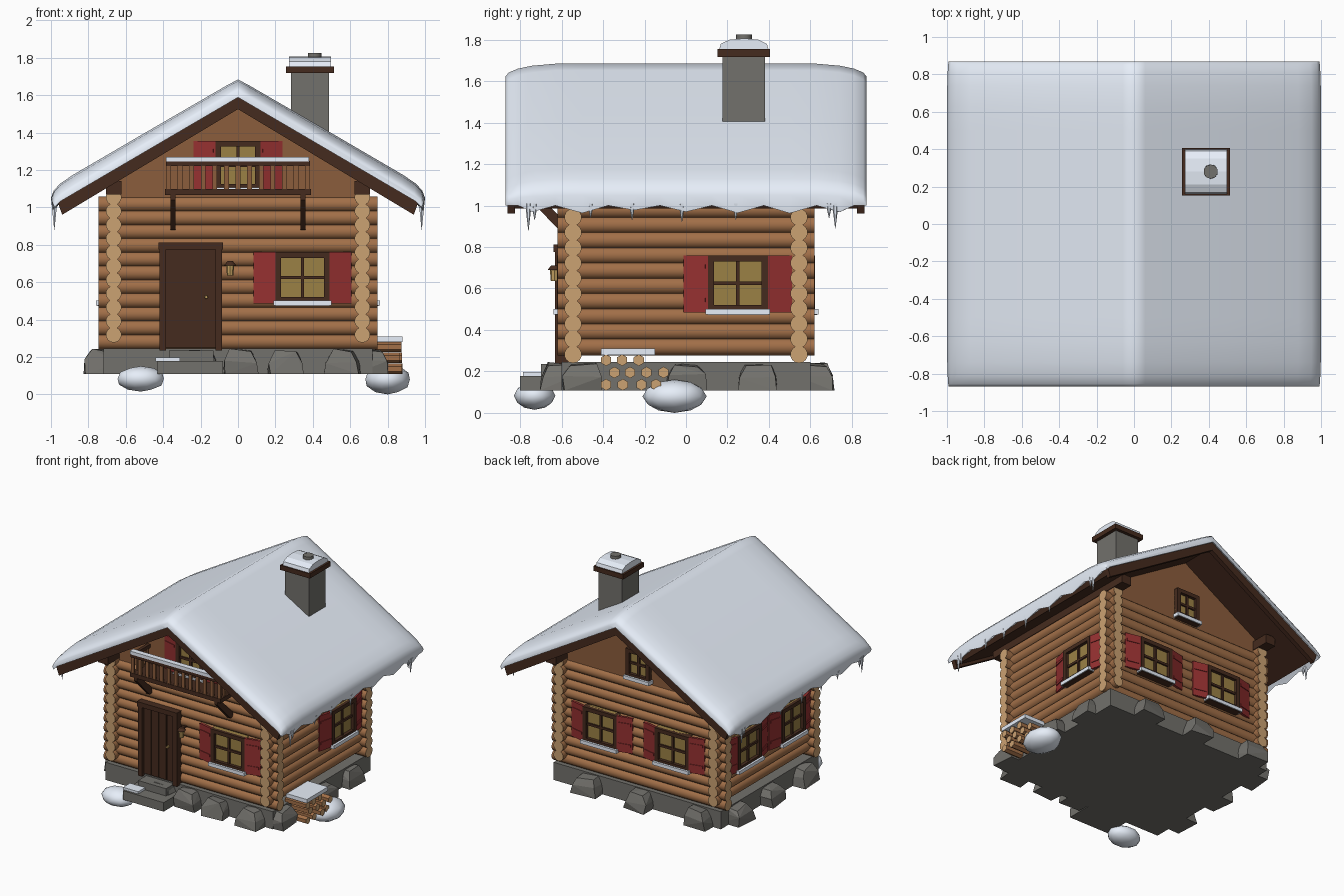
import bpy, bmesh, math, random
from mathutils import Matrix, Vector

if "Cube" in bpy.data.objects:
    bpy.data.objects.remove(bpy.data.objects["Cube"])

random.seed(4)
I = Matrix.Identity(4)


def material(name, r, g, b):
    m = bpy.data.materials.new(name)
    m.diffuse_color = (r, g, b, 1)
    m.use_nodes = True
    m.node_tree.nodes["Principled BSDF"].inputs["Base Color"].default_value = m.diffuse_color
    return m


LOG = material("log", .36, .16, .065)
TAN = material("cut_wood", .6, .36, .17)
DARK = material("dark_wood", .06, .024, .013)
PLANK = material("plank", .26, .11, .045)
RED = material("shutter_red", .3, .03, .03)
GLASS = material("warm_glass", .33, .22, .06)
SNOW = material("snow", .8, .86, .95)
STONE = material("stone", .17, .165, .15)
BRASS = material("brass", .55, .36, .12)


def finish(name, bm, mats, smooth=None, M=I):
    bmesh.ops.recalc_face_normals(bm, faces=bm.faces)
    me = bpy.data.meshes.new(name)
    bm.to_mesh(me)
    bm.free()
    for m in mats:
        me.materials.append(m)
    ob = bpy.data.objects.new(name, me)
    ob.matrix_world = M
    bpy.context.collection.objects.link(ob)
    if smooth:
        bpy.ops.object.select_all(action='DESELECT')
        ob.select_set(True)
        bpy.context.view_layer.objects.active = ob
        bpy.ops.object.shade_smooth_by_angle(angle=math.radians(smooth))
    return ob


def box(name, x, y, z, mat, M=I):
    """Box from (min, max) pairs on each axis."""
    bm = bmesh.new()
    c = [(a + b) / 2 for a, b in (x, y, z)]
    s = [b - a for a, b in (x, y, z)]
    bmesh.ops.create_cube(bm, size=1, matrix=Matrix.Translation(c) @ Matrix.Diagonal((*s, 1)))
    return finish(name, bm, [mat], M=M)


def prism(name, pts, a, b, mat, axis='y'):
    """Profile (u, z) extruded along y or x."""
    bm = bmesh.new()
    at = (lambda u, z, t: (u, t, z)) if axis == 'y' else (lambda u, z, t: (t, u, z))
    f = bm.faces.new([bm.verts.new(at(u, z, a)) for u, z in pts])
    ext = bmesh.ops.extrude_face_region(bm, geom=[f])
    vs = [v for v in ext['geom'] if isinstance(v, bmesh.types.BMVert)]
    bmesh.ops.translate(bm, verts=vs, vec=Vector(at(0, 0, b - a)))
    return finish(name, bm, [mat])


def rod(name, p, q, r1, r2, mat, seg=14, cap=None, smooth=40, M=I):
    p, q = Vector(p), Vector(q)
    d = q - p
    X = Matrix.Translation((p + q) / 2) @ d.to_track_quat('Z', 'Y').to_matrix().to_4x4()
    bm = bmesh.new()
    bmesh.ops.create_cone(bm, cap_ends=True, segments=seg, radius1=r1, radius2=r2, depth=d.length, matrix=X)
    if cap:
        for f in bm.faces:
            f.material_index = int(len(f.verts) > 4)
    return finish(name, bm, [mat, cap or mat], smooth, M)


# stone foundation with rough stones around it
box("foundation", (-.72, .72), (-.6, .6), (.108, .245), STONE)


def stone(x, y, rot, w):
    bm = bmesh.new()
    for z, k in ((0, 1), (.07, .93), (.125, .62)):
        for sx in (-1, 1):
            for sy in (-1, 1):
                j = lambda: random.uniform(-.012, .012)
                bm.verts.new((sx * w / 2 * k + j(), sy * .085 * k + j(), z + (j() if z else 0)))
    bmesh.ops.convex_hull(bm, input=bm.verts)
    finish("foundation_stone", bm, [STONE], M=Matrix.Translation((x, y, .108)) @ Matrix.Rotation(rot, 4, 'Z'))


for x in (-.2, .01, .255, .56):
    stone(x, -.61, 0, .18)
for x in (-.55, -.05, .4):
    stone(x, .62, 0, .19)
for y in (-.5, 0, .34):
    stone(.71, y, math.pi / 2, .19)
for y in (-.38, .02, .42):
    stone(-.73, y, math.pi / 2, .19)

# log walls with crossing corners
for k in range(11):
    z = .282 + .0735 * k
    for s in (-1, 1):
        rod("cross_log", (-.747, s * .545, z), (.747, s * .545, z), .042, .042, LOG, cap=TAN)
        rod("side_log", (s * .665, -.62, z + .0365), (s * .665, .62, z + .0365), .042, .042, LOG, cap=TAN)

# gable, purlins and roof deck
prism("gable_wall", [(-.68, 1.0), (.68, 1.0), (.68, 1.16), (0, 1.56), (-.68, 1.16)], -.565, .565, PLANK)


def roof_band(t0, t1, ex):
    e = .585 * ex
    return [(0, t0), (ex, t0 - e), (ex - .025, t1 - e), (0, t1), (.025 - ex, t1 - e), (-ex, t0 - e)]


prism("roof_deck", roof_band(1.597, 1.55, .965), -.84, .84, DARK)
for s in (-1, 1):
    prism("barge_board", roof_band(1.595, 1.525, .965), s * .825, s * .86, DARK)
    box("purlin", (s * .665 - .042, s * .665 + .042), (-.71, .71), (1.07, 1.14), DARK)

# snow blanket: one cross-section swept along y, thinner at the gable ends
half = [(0, 1.684), (.06, 1.652), (.5, 1.397), (.88, 1.175), (.95, 1.128), (.985, 1.09), (1.0, 1.05), (.99, 1.0)]
stations = [(-.87, .35), (-.855, .55), (-.81, .75), (-.74, .9), (-.63, 1)]
stations += [(-.5 + .125 * i, 1) for i in range(9)] + [(-y, k) for y, k in reversed(stations)]
bm = bmesh.new()
rings = []
for i, (y, k) in enumerate(stations):
    sides = []
    for s in (1, -1):
        dip = random.uniform(.015, .04) if i % 2 and k > .8 else 0
        side = []
        for x, z in half:
            under = 1.59 - .585 * x
            z2 = under + (z - under) * k if z > under else z
            side.append((s * x * (.985 + .015 * k), z2 - (dip if x == .99 else 0)))
        side.append((s * .95, 1.032))
        sides.append(side)
    pts = sides[0] + [(0, 1.588)] + sides[1][:0:-1]
    rings.append([bm.verts.new((x, y, z)) for x, z in pts])
for a, b in zip(rings, rings[1:]):
    for j in range(len(a)):
        n = (j + 1) % len(a)
        bm.faces.new((a[j], a[n], b[n], b[j]))
bm.faces.new(rings[0])
bm.faces.new(rings[-1])
finish("roof_snow", bm, [SNOW], 65)

for y, l in ((-.76, .12), (-.73, .07), (-.46, .06), (-.26, .07), (-.02, .08), (.24, .07), (.69, .06), (.72, .11)):
    for s in (-1, 1):
        rod("icicle", (s * .982, y, 1.01), (s * .982, y, 1.0 - l), .016, .001, SNOW, 6)

# chimney
box("chimney", (.283, .487), (.176, .382), (1.3, 1.72), STONE)
box("chimney_cap", (.257, .513), (.152, .406), (1.717, 1.754), DARK)
prism("chimney_snow", [(.16, 1.752), (.168, 1.78), (.21, 1.8), (.28, 1.806), (.35, 1.8), (.39, 1.78), (.398, 1.752)],
      .273, .497, SNOW, 'x')
rod("chimney_pot", (.41, .28, 1.75), (.41, .28, 1.826), .04, .038, STONE, 10)


# windows: local x along the wall, -y outwards
def window(face, u, z, dist, w=.29, h=.27, shutters=True):
    M = Matrix.Rotation(face * math.pi / 2, 4, 'Z') @ Matrix.Translation((u, -dist, z))
    a, b, t = w / 2, h / 2, .03
    box("window_glass", (-a, a), (-.01, .03), (-b, b), GLASS, M)
    for s in (-1, 1):
        box("window_jamb", sorted((s * a, s * (a - t))), (-.035, .03), (-b, b), DARK, M)
        box("window_rail", (-a, a), (-.035, .03), sorted((s * b, s * (b - t))), DARK, M)
        if shutters:
            S = M @ Matrix.Translation((s * a, -.03, 0)) @ Matrix.Rotation(s * math.radians(13), 4, 'Z')
            box("shutter", sorted((0, s * .12)), (0, .018), (-b - .005, b), RED, S)
            for zz in (-.3, .3):
                box("shutter_batten", sorted((s * .012, s * .108)), (-.005, 0), (zz * h - .01, zz * h + .01), RED, S)
    box("muntin_upright", (-.009, .009), (-.022, 0), (-b, b), DARK, M)
    box("muntin_cross", (-a, a), (-.022, 0), (-.009, .009), DARK, M)
    box("window_sill", (-a, a), (-.045, .02), (-b - .018, -b), DARK, M)
    box("sill_snow", (-a - .01, a + .01), (-.052, 0), (-b - .015, -b + .012), SNOW, M)


window(0, .345, .625, .587)
window(1, .25, .625, .707)
for u in (-.31, .31):
    window(2, u, .625, .587)
for u in (-.27, .27):
    window(3, u, .625, .707)
window(0, 0, 1.225, .565, .24, .26)
window(2, 0, 1.19, .565, .2, .22, False)

# door, lamp and steps
box("door", (-.39, -.115), (-.605, -.55), (.25, .785), DARK)
for i in range(4):
    box("door_plank", (-.382 + .066 * i, -.322 + .066 * i), (-.613, -.6), (.255, .775), DARK)
for x in (-.42, -.12):
    box("door_jamb", (x, x + .035), (-.632, -.55), (.235, .8), DARK)
box("door_lintel", (-.425, -.08), (-.638, -.55), (.775, .812), DARK)
rod("door_knob", (-.17, -.61, .52), (-.17, -.632, .52), .01, .008, BRASS, 8)
rod("lamp_glass", (-.042, -.635, .635), (-.042, -.635, .695), .017, .022, BRASS, 8)
rod("lamp_cap", (-.042, -.635, .69), (-.042, -.635, .712), .032, .015, DARK, 8)
box("lamp_arm", (-.05, -.034), (-.635, -.57), (.695, .708), DARK)
box("lower_step", (-.43, -.08), (-.8, -.59), (.108, .178), STONE)
box("upper_step", (-.37, -.13), (-.7, -.59), (.178, .235), STONE)
box("step_snow", (-.44, -.31), (-.785, -.7), (.175, .196), SNOW)

# balcony
box("balcony_floor", (-.39, .39), (-.77, -.56), (1.065, 1.097), DARK)
box("balcony_rail", (-.385, .385), (-.775, -.745), (1.22, 1.247), DARK)
box("rail_snow", (-.385, .38), (-.78, -.738), (1.245, 1.27), SNOW)
for i in range(13):
    x = -.372 + .062 * i
    box("baluster", (x - .013, x + .013), (-.767, -.753), (1.09, 1.225), PLANK)
for s in (-1, 1):
    box("side_rail", sorted((s * .36, s * .385)), (-.75, -.56), (1.22, 1.247), DARK)
    for y in (-.7, -.645, -.59):
        box("side_baluster", sorted((s * .365, s * .38)), (y - .012, y + .012), (1.09, 1.225), PLANK)
    prism("bracket", [(-.58, .88), (-.61, .88), (-.765, 1.04), (-.765, 1.07), (-.735, 1.07), (-.58, .92)],
          s * .347 - .014, s * .347 + .014, DARK, 'x')

# firewood stack
for z, ys in ((.136, (-.385, -.305, -.215, -.145)), (.195, (-.345, -.27, -.19, -.108)), (.254, (-.385, -.308, -.228))):
    for y in ys:
        rod("firewood", (.69, y, z), (.875 + random.uniform(-.01, .005), y, z), .028, .028, LOG, 6, TAN, 20)
box("firewood_snow", (.7, .88), (-.41, -.15), (.28, .31), SNOW)

# snow mounds
for c, r in (((-.52, -.73, .083), (.13, .1, .068)), ((.8, -.055, .08), (.125, .155, .08))):
    bm = bmesh.new()
    bmesh.ops.create_icosphere(bm, subdivisions=2, radius=1, matrix=Matrix.Translation(c) @ Matrix.Diagonal((*r, 1)))
    finish("snow_mound", bm, [SNOW], 60)
